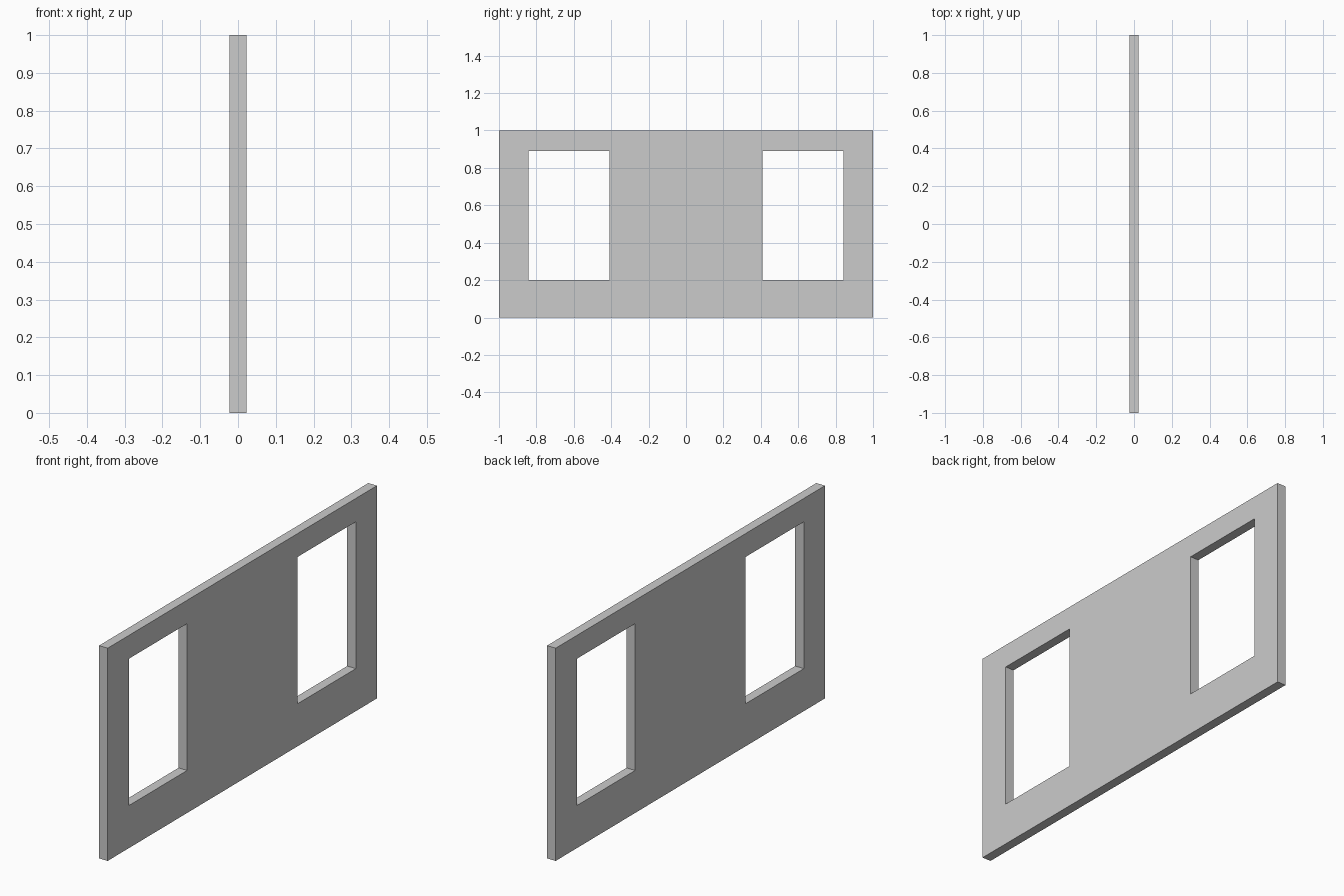
import bpy, bmesh

if "Cube" in bpy.data.objects:
    bpy.data.objects.remove(bpy.data.objects["Cube"])

THICKNESS = 0.045
Y = [-1.0, -0.843, -0.41, 0.41, 0.843, 1.0]   # column lines across the wall
Z = [0.0, 0.2, 0.89, 1.0]                     # sill and head heights
OPENINGS = {(1, 1), (3, 1)}                   # grid cells left open as windows

# Wall panel: a flat grid without the window cells, extruded to thickness
bm = bmesh.new()
grid = [[bm.verts.new((-THICKNESS / 2, y, z)) for z in Z] for y in Y]
for i in range(len(Y) - 1):
    for j in range(len(Z) - 1):
        if (i, j) not in OPENINGS:
            bm.faces.new((grid[i][j], grid[i + 1][j], grid[i + 1][j + 1], grid[i][j + 1]))
result = bmesh.ops.extrude_face_region(bm, geom=bm.faces[:], use_keep_orig=True)
moved = [g for g in result["geom"] if isinstance(g, bmesh.types.BMVert)]
bmesh.ops.translate(bm, verts=moved, vec=(THICKNESS, 0, 0))
bmesh.ops.recalc_face_normals(bm, faces=bm.faces[:])

mesh = bpy.data.meshes.new("window_wall")
bm.to_mesh(mesh)
bm.free()
bpy.context.collection.objects.link(bpy.data.objects.new("window_wall", mesh))
